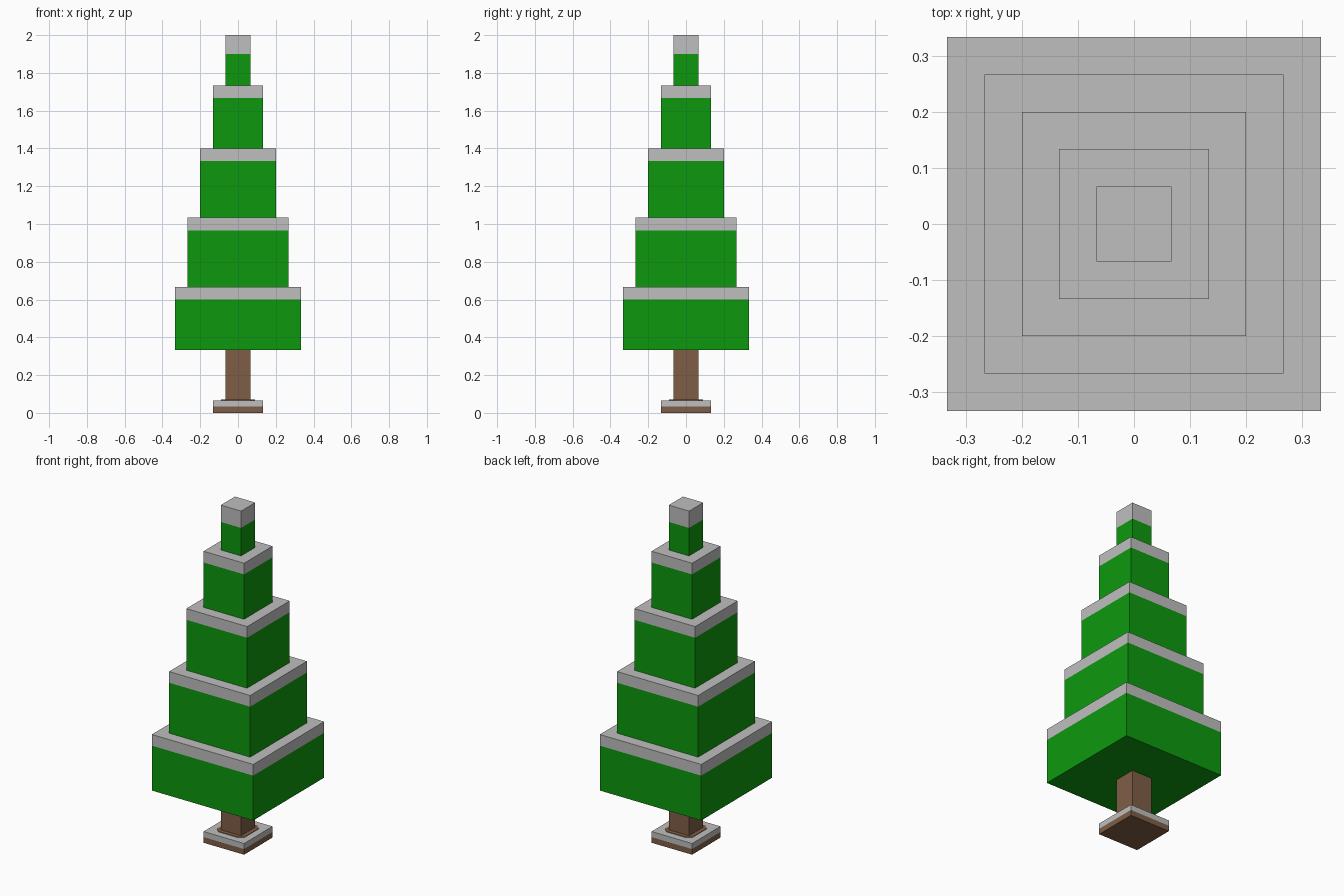
import bpy, bmesh, math
from mathutils import Matrix

cube = bpy.data.objects.get("Cube")
if cube:
    bpy.data.objects.remove(cube, do_unlink=True)


def make_material(name, rgb):
    mat = bpy.data.materials.new(name)
    mat.use_nodes = True
    mat.diffuse_color = (*rgb, 1)
    mat.node_tree.nodes["Principled BSDF"].inputs["Base Color"].default_value = (*rgb, 1)
    return mat


green = make_material("leaf_green", (0.004, 0.315, 0.004))
snow = make_material("snow_grey", (0.521, 0.521, 0.521))
brown = make_material("bark_brown", (0.212, 0.112, 0.062))


def finish(name, bm, mats):
    mesh = bpy.data.meshes.new(name)
    bm.to_mesh(mesh)
    bm.free()
    for mat in mats:
        mesh.materials.append(mat)
    obj = bpy.data.objects.new(name, mesh)
    bpy.context.collection.objects.link(obj)
    return obj


def block(name, half, z0, z1, mats, snow_z=None):
    """Square block; faces above snow_z take the second material."""
    bm = bmesh.new()
    size = Matrix.Diagonal((2 * half, 2 * half, z1 - z0, 1))
    bmesh.ops.create_cube(bm, size=1, matrix=Matrix.Translation((0, 0, (z0 + z1) / 2)) @ size)
    if snow_z is not None:
        bmesh.ops.bisect_plane(bm, geom=bm.verts[:] + bm.edges[:] + bm.faces[:],
                               plane_co=(0, 0, snow_z), plane_no=(0, 0, 1))
        for face in bm.faces:
            face.material_index = int(face.calc_center_median().z > snow_z)
    return finish(name, bm, mats)


U = 1 / 15  # grid unit shared by all parts

# Snow-covered base and trunk
block("base", 2 * U, 0, U, [brown, snow], U / 2)
block("trunk", U, U, 5 * U, [brown])

# Bare patch around the trunk: thin square plate with clipped corners
h, c = 0.091, 0.066
bm = bmesh.new()
outline = [(h, -c), (h, c), (c, h), (-c, h), (-h, c), (-h, -c), (-c, -h), (c, -h)]
face = bm.faces.new([bm.verts.new((x, y, U)) for x, y in outline])
top = bmesh.ops.extrude_face_region(bm, geom=[face])["geom"]
bmesh.ops.translate(bm, vec=(0, 0, 0.003), verts=[v for v in top if isinstance(v, bmesh.types.BMVert)])
bmesh.ops.recalc_face_normals(bm, faces=bm.faces)
finish("bare_patch", bm, [brown])

# Foliage tiers: half width, bottom, top, snow line, all in grid units
tiers = [(5, 5, 10, 9), (4, 10, 15.5, 14.5), (3, 15.5, 21, 20),
         (2, 21, 26, 25), (1, 26, 30, 28.5)]
for i, (half, z0, z1, line) in enumerate(tiers, 1):
    block(f"foliage_tier_{i}", half * U, z0 * U, z1 * U, [green, snow], line * U)
